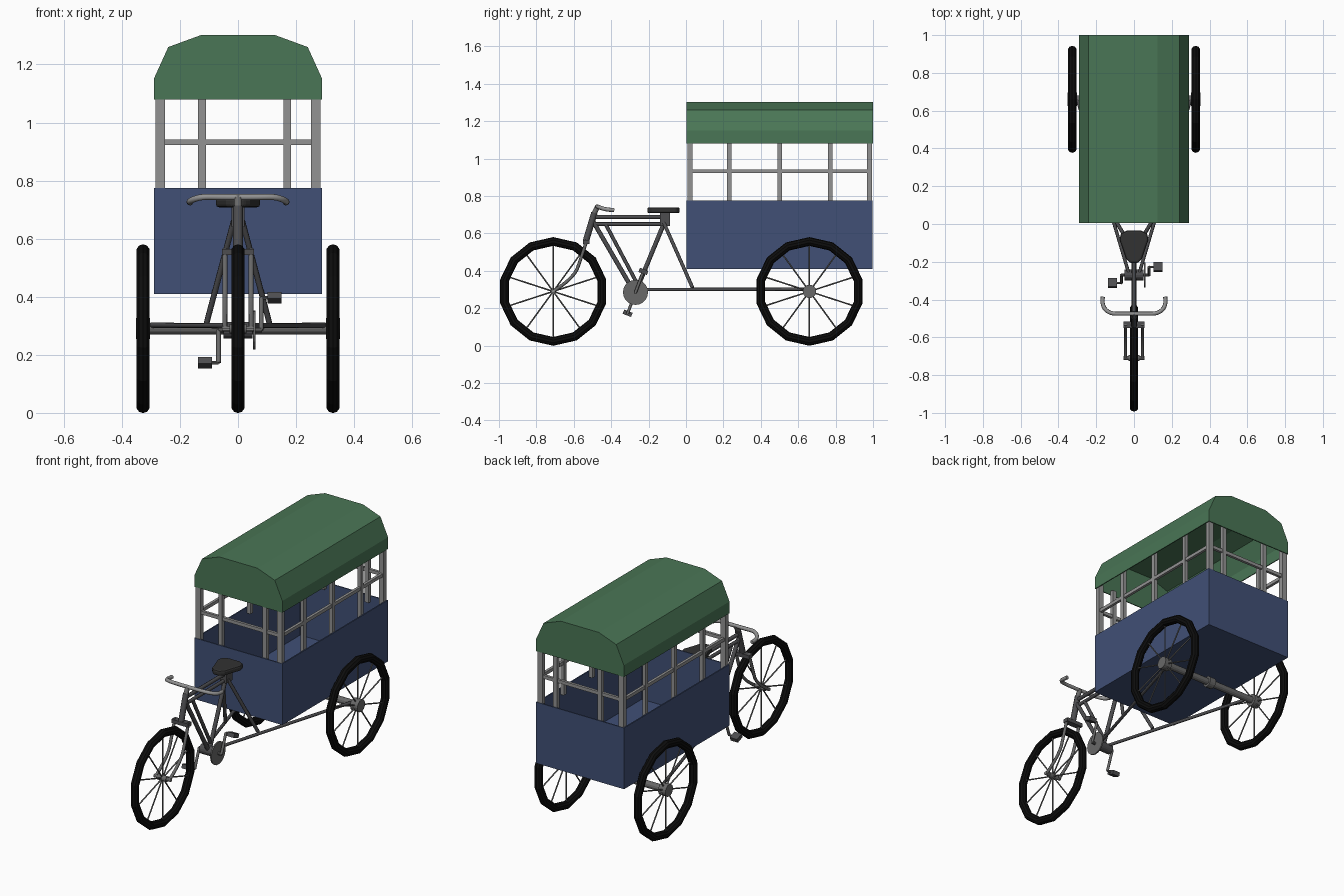
import bpy, bmesh, math
from mathutils import Vector

if "Cube" in bpy.data.objects:
    bpy.data.objects.remove(bpy.data.objects["Cube"])


def mat(name, r, g, b):
    m = bpy.data.materials.new(name)
    m.diffuse_color = (r, g, b, 1)
    m.use_nodes = True
    m.node_tree.nodes["Principled BSDF"].inputs["Base Color"].default_value = m.diffuse_color
    return m


GREEN = mat("canopy green", 0.068, 0.18, 0.092)
BLUE = mat("cart blue", 0.052, 0.08, 0.18)
LIGHT = mat("light grey metal", 0.29, 0.29, 0.29)
MID = mat("mid grey metal", 0.14, 0.14, 0.14)
DARK = mat("dark grey frame", 0.075, 0.075, 0.08)
SEAT = mat("saddle charcoal", 0.032, 0.032, 0.032)
BLACK = mat("tyre black", 0.004, 0.004, 0.004)


def finish(ob, name, m):
    ob.name = name
    ob.data.materials.clear()
    ob.data.materials.append(m)
    return ob


def tube(name, pts, r, m, smooth=False):
    """Round bar through points, as a mesh."""
    cu = bpy.data.curves.new(name, 'CURVE')
    cu.dimensions = '3D'
    cu.bevel_depth, cu.bevel_resolution, cu.use_fill_caps = r, 2, True
    sp = cu.splines.new('NURBS' if smooth else 'POLY')
    sp.points.add(len(pts) - 1)
    for p, co in zip(sp.points, pts):
        p.co = (*co, 1)
    if smooth:
        sp.use_endpoint_u, sp.order_u, sp.resolution_u = True, 3, 4
    ob = bpy.data.objects.new(name, cu)
    bpy.context.collection.objects.link(ob)
    bpy.ops.object.select_all(action='DESELECT')
    ob.select_set(True)
    bpy.context.view_layer.objects.active = ob
    bpy.ops.object.convert(target='MESH')
    ob = bpy.context.object
    finish(ob, name, m)
    bpy.ops.object.shade_smooth_by_angle(angle=math.radians(50))
    return ob


def box(name, lo, hi, m, rot_x=0):
    lo, hi = Vector(lo), Vector(hi)
    bpy.ops.mesh.primitive_cube_add(size=1, location=(lo + hi) / 2, rotation=(rot_x, 0, 0))
    ob = bpy.context.object
    ob.scale = hi - lo
    return finish(ob, name, m)


def disc(name, x0, x1, y, z, r, m, n=16):
    """Cylinder along x."""
    bpy.ops.mesh.primitive_cylinder_add(vertices=n, radius=r, depth=x1 - x0,
                                        location=((x0 + x1) / 2, y, z), rotation=(0, math.pi / 2, 0))
    return finish(bpy.context.object, name, m)


def shell(name, section, y0, y1, m, t):
    """Open-bottomed prism with closed ends, given thickness."""
    n = len(section)
    verts = [(x, y, z) for y in (y0, y1) for x, z in section]
    faces = [(i, i + 1, n + i + 1, n + i) for i in range(n - 1)]
    faces += [tuple(range(n))[::-1], tuple(range(n, 2 * n))]
    me = bpy.data.meshes.new(name)
    me.from_pydata(verts, [], faces)
    bm = bmesh.new()
    bm.from_mesh(me)
    bmesh.ops.recalc_face_normals(bm, faces=bm.faces)
    # make normals point away from the middle
    c = sum((v.co for v in bm.verts), Vector()) / len(bm.verts)
    f = max(bm.faces, key=lambda f: f.calc_center_median().y)
    if f.normal.dot(f.calc_center_median() - c) < 0:
        bmesh.ops.reverse_faces(bm, faces=bm.faces)
    bm.to_mesh(me)
    bm.free()
    ob = bpy.data.objects.new(name, me)
    bpy.context.collection.objects.link(ob)
    s = ob.modifiers.new("thickness", 'SOLIDIFY')
    s.thickness, s.offset = t, -1
    return finish(ob, name, m)


# Wheels: tyre, hub and ten spokes
WZ, FY, RY, WX = 0.29, -0.71, 0.66, 0.327


def wheel(name, x, y, hub_r, hub_w):
    bpy.ops.mesh.primitive_torus_add(major_segments=14, minor_segments=10, major_radius=0.267,
                                     minor_radius=0.0235, location=(x, y, WZ), rotation=(0, math.pi / 2, 0))
    finish(bpy.context.object, name + " tyre", BLACK)
    disc(name + " hub", x - hub_w, x + hub_w, y, WZ, hub_r, MID)
    for k in range(10):
        a = math.pi / 2 + k * math.pi / 5
        tube(f"{name} spoke {k}", [(x, y, WZ), (x, y + 0.25 * math.cos(a), WZ + 0.25 * math.sin(a))], 0.004, MID)


wheel("front wheel", 0, FY, 0.016, 0.03)
wheel("left wheel", -WX, RY, 0.036, 0.024)
wheel("right wheel", WX, RY, 0.036, 0.024)

# Axles
disc("rear axle", -0.34, 0.34, RY, WZ, 0.02, MID, 12)
disc("axle collar", -0.02, 0.02, RY, WZ, 0.032, MID)
disc("front axle", -0.055, 0.055, FY, WZ, 0.01, LIGHT, 10)

# Cart body, open at the top
shell("cart body", [(-0.29, 0.775), (-0.29, 0.41), (0.29, 0.41), (0.29, 0.775)], 0.004, 0.998, BLUE, 0.01)

# Canopy
shell("canopy", [(-0.29, 1.08), (-0.29, 1.15), (-0.24, 1.26), (-0.125, 1.302),
                 (0.125, 1.302), (0.24, 1.26), (0.29, 1.15), (0.29, 1.08)], 0.004, 1.0, GREEN, 0.008)

# Canopy posts and rails
Z0, Z1 = 0.74, 1.10
for s in (-1, 1):
    xs = sorted((s * 0.284, s * 0.252))
    for y in (0.021, 0.981):
        box("corner post", (xs[0], y - 0.014, Z0), (xs[1], y + 0.014, Z1), LIGHT)
    for y in (0.23, 0.5, 0.77):
        xm = s * 0.27
        box("side post", (xm - 0.011, y - 0.012, Z0), (xm + 0.011, y + 0.012, Z1), LIGHT)
    box("side rail", (s * 0.27 - 0.008, 0.02, 0.922), (s * 0.27 + 0.008, 0.98, 0.942), LIGHT)
for y in (0.021, 0.981):
    for x in (-0.124, 0.169):
        box("end post", (x - 0.013, y - 0.011, Z0), (x + 0.013, y + 0.011, Z1), LIGHT)
    box("end rail", (-0.27, y - 0.008, 0.922), (0.27, y + 0.008, 0.942), LIGHT)

# Bicycle frame
BY, BZ = -0.27, 0.285
for name, pts, r in (
        ("head tube", [(0, -0.535, 0.56), (0, -0.49, 0.71)], 0.017),
        ("upper top tube", [(0, -0.50, 0.688), (0, -0.12, 0.688)], 0.011),
        ("lower top tube", [(0, -0.50, 0.65), (0, -0.115, 0.65)], 0.010),
        ("down tube", [(0, -0.50, 0.67), (0, -0.285, 0.30)], 0.012),
        ("second down tube", [(0, -0.43, 0.65), (0, -0.26, 0.33)], 0.010),
        ("seat tube", [(0, -0.115, 0.66), (0, BY, BZ)], 0.012)):
    tube(name, pts, r, DARK)
for s in (-1, 1):
    tube("seat stay", [(s * 0.015, -0.12, 0.66), (s * 0.108, 0.035, 0.31)], 0.010, DARK)
    tube("chain stay", [(s * 0.025, BY, 0.30), (s * 0.30, RY, 0.302)], 0.009, DARK)
    # Fork legs
    x = s * 0.045
    tube("fork leg", [(x, -0.53, 0.565), (x, -0.56, 0.47), (x, -0.60, 0.36), (x, FY, WZ)], 0.009, MID, True)
box("fork crown", (-0.055, -0.55, 0.543), (0.055, -0.515, 0.565), DARK)

# Handlebar and stem
tube("stem", [(0, -0.495, 0.70), (0, -0.472, 0.745)], 0.014, MID)
bar = [(0.165, -0.385, 0.725), (0.172, -0.43, 0.727), (0.13, -0.475, 0.745), (0.06, -0.475, 0.743)]
tube("handlebar", bar + [(-x, y, z) for x, y, z in bar[::-1]], 0.011, LIGHT, True)

# Saddle: teardrop outline with a bevelled slab, and its post
box("seat post", (-0.022, -0.14, 0.64), (0.022, -0.085, 0.715), DARK)
half = [(0.02, -0.207), (0.042, -0.185), (0.06, -0.13), (0.076, -0.085), (0.07, -0.05), (0.035, -0.034)]
outline = half + [(-x, y) for x, y in half[::-1]]
me = bpy.data.meshes.new("saddle")
bm = bmesh.new()
face = bm.faces.new([bm.verts.new((x, y, 0.708)) for x, y in outline])
ext = bmesh.ops.extrude_face_region(bm, geom=[face])
for v in ext["geom"]:
    if isinstance(v, bmesh.types.BMVert):
        v.co.z = 0.74
bmesh.ops.recalc_face_normals(bm, faces=bm.faces)
bm.to_mesh(me)
bm.free()
saddle = bpy.data.objects.new("saddle", me)
bpy.context.collection.objects.link(saddle)
bev = saddle.modifiers.new("round", 'BEVEL')
bev.width, bev.segments = 0.01, 2
finish(saddle, "saddle", SEAT)

# Cranks, chainring and pedals
disc("bottom bracket", -0.05, 0.05, BY, BZ, 0.028, DARK)
disc("chainring", 0.052, 0.060, BY, BZ, 0.067, MID, 20)
disc("crank spindle", -0.068, 0.082, BY, BZ, 0.009, MID, 10)
for s, x in ((1, 0.08), (-1, -0.067)):
    y, z = BY + s * 0.042, BZ + s * 0.112
    tube("crank arm", [(x, BY, BZ), (x, y, z)], 0.008, MID)
    disc("pedal pin", min(x, x + s * 0.03), max(x, x + s * 0.03), y, z, 0.006, MID, 8)
    px = x + s * 0.046
    box("pedal", (px - 0.024, y - 0.024, z - 0.012), (px + 0.024, y + 0.024, z + 0.012), DARK, -0.36)
